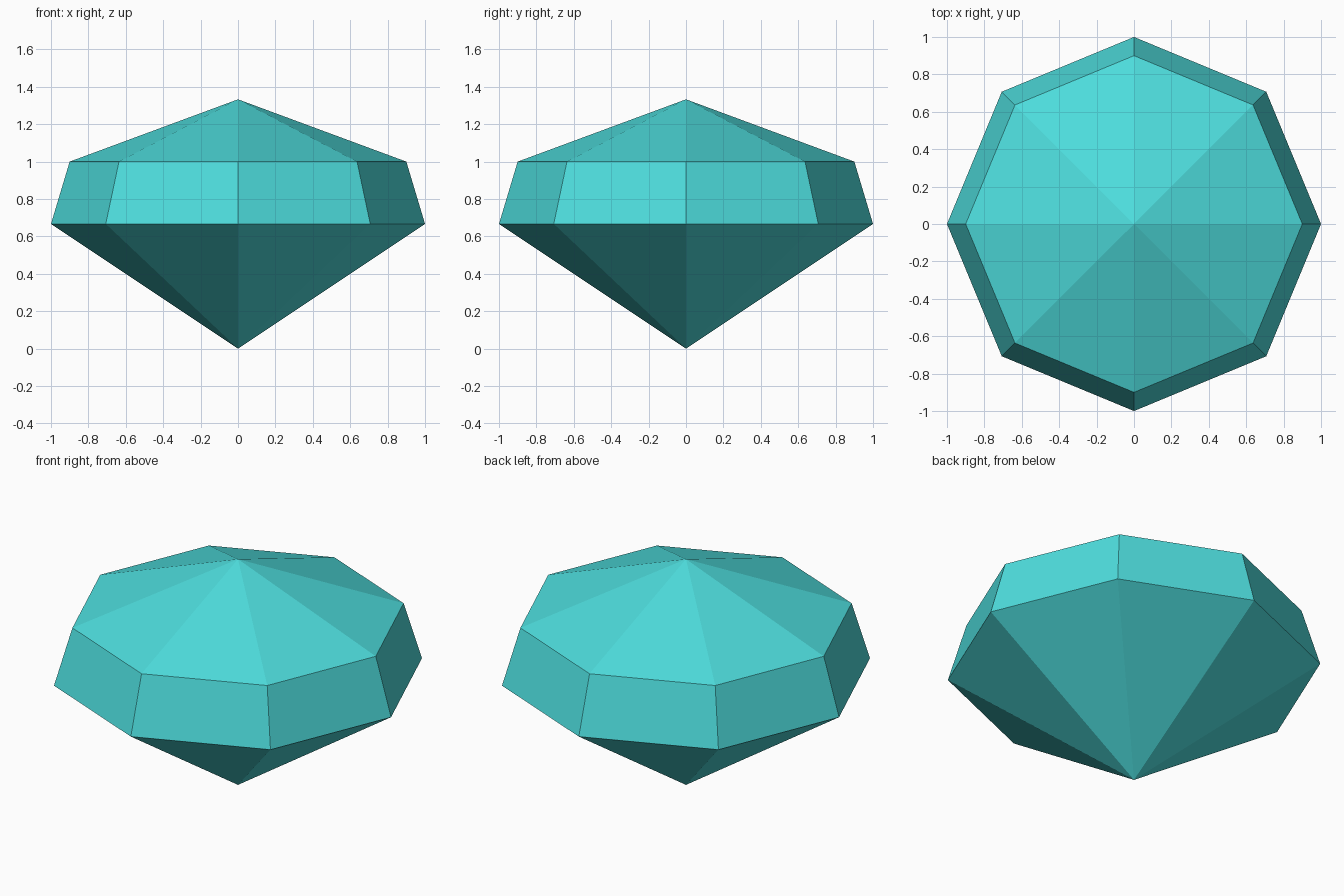
import bpy, bmesh, math

if "Cube" in bpy.data.objects:
    bpy.data.objects.remove(bpy.data.objects["Cube"])

SIDES = 8
GIRDLE = (1.0, 0.667)     # radius, height of the widest ring
CROWN = (0.9, 1.0)        # radius, height of the upper ring
TIP_Z, APEX_Z = 0.0, 1.333

teal = bpy.data.materials.new("turquoise")
teal.diffuse_color = (0.075, 0.72, 0.72, 1)
teal.use_nodes = True
teal.node_tree.nodes["Principled BSDF"].inputs["Base Color"].default_value = teal.diffuse_color

bm = bmesh.new()


def ring(radius, z):
    return [bm.verts.new((radius * math.cos(math.tau * i / SIDES),
                          radius * math.sin(math.tau * i / SIDES), z))
            for i in range(SIDES)]


# Faceted gem: pointed pavilion, sloping girdle band, low pointed crown
tip = bm.verts.new((0, 0, TIP_Z))
apex = bm.verts.new((0, 0, APEX_Z))
low, high = ring(*GIRDLE), ring(*CROWN)
for i in range(SIDES):
    j = (i + 1) % SIDES
    bm.faces.new((tip, low[j], low[i]))
    bm.faces.new((low[i], low[j], high[j], high[i]))
    bm.faces.new((high[i], high[j], apex))
bmesh.ops.recalc_face_normals(bm, faces=bm.faces)

mesh = bpy.data.meshes.new("gem")
bm.to_mesh(mesh)
bm.free()
mesh.materials.append(teal)
bpy.context.collection.objects.link(bpy.data.objects.new("gem", mesh))
